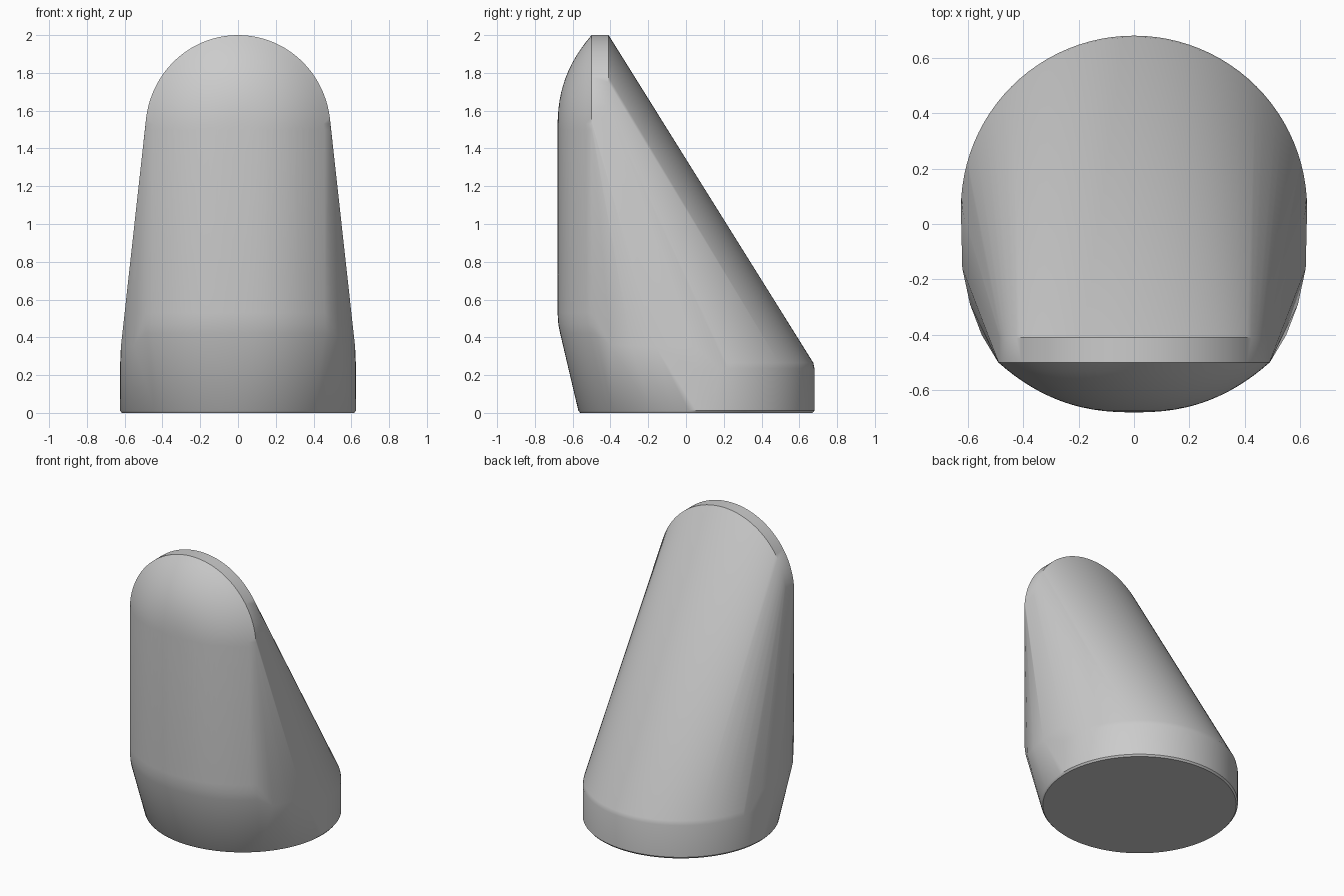
import bpy, bmesh, math

default = bpy.data.objects.get("Cube")
if default:
    bpy.data.objects.remove(default, do_unlink=True)

grey = bpy.data.materials.new("light_grey")
grey.use_nodes = True
colour = (0.6, 0.6, 0.6, 1)
grey.diffuse_color = colour
grey.node_tree.nodes["Principled BSDF"].inputs["Base Color"].default_value = colour

HALF_WIDTH, ARCH_Z, ARCH_H = 0.49, 1.5, 0.5
BASE_Y, BASE_R = 0.055, 0.625
points = []


def bulge(s):
    """Depth of the rounded front at a fraction s from its middle to its rim."""
    return -0.5 - 0.18 * (1 - s ** 2.4)


def base_ring(radius, z, n=96):
    for i in range(n):
        a = math.tau * i / n
        points.append((radius * math.cos(a), BASE_Y + radius * math.sin(a), z))


def arch(scale, y, n=48):
    for i in range(n + 1):
        a = math.pi * i / n
        points.append((HALF_WIDTH * scale * math.cos(a), y,
                       ARCH_Z + ARCH_H * scale * math.sin(a)))


def front_arc(z, inset=0, n=32):
    for i in range(n + 1):
        t = 2 * i / n - 1
        points.append((HALF_WIDTH * t, bulge(abs(t)) + inset, z))


# Round base with a fine bevel underneath
base_ring(BASE_R - 0.01, 0)
base_ring(BASE_R, 0.012)
base_ring(BASE_R, 0.235)
base_ring(BASE_R - 0.006, 0.265)

# Arched top rim and domed front
arch(1, -0.41)
for step in range(13):
    s = 1 - step / 13
    arch(s, bulge(s))

# Upright front panel with a softened lower edge
front_arc(ARCH_Z)
front_arc(0.53)
front_arc(0.47, 0.004)
front_arc(0.42, 0.014)

# Shoulders joining the front panel to the base
for side in (-1, 1):
    for x, y, z in ((0.62, 0.05, 0.35), (0.62, -0.16, 0.35),
                    (0.592, -0.29, 0.355), (0.55, -0.4, 0.36)):
        points.append((side * x, y, z))

# Stretch one skin around all the sections
bm = bmesh.new()
for p in points:
    bm.verts.new(p)
bmesh.ops.remove_doubles(bm, verts=bm.verts[:], dist=0.0005)
bmesh.ops.convex_hull(bm, input=bm.verts[:])
bmesh.ops.delete(bm, geom=[v for v in bm.verts if not v.link_faces], context="VERTS")
bmesh.ops.dissolve_limit(bm, angle_limit=math.radians(0.3),
                         verts=bm.verts[:], edges=bm.edges[:])
bmesh.ops.recalc_face_normals(bm, faces=bm.faces[:])
mesh = bpy.data.meshes.new("wedge_body")
bm.to_mesh(mesh)
bm.free()
mesh.materials.append(grey)
body = bpy.data.objects.new("wedge_body", mesh)
bpy.context.collection.objects.link(body)

# Smooth skin with crisp rims
bpy.ops.object.select_all(action="DESELECT")
body.select_set(True)
bpy.context.view_layer.objects.active = body
bpy.ops.object.shade_smooth_by_angle(angle=math.radians(38))
